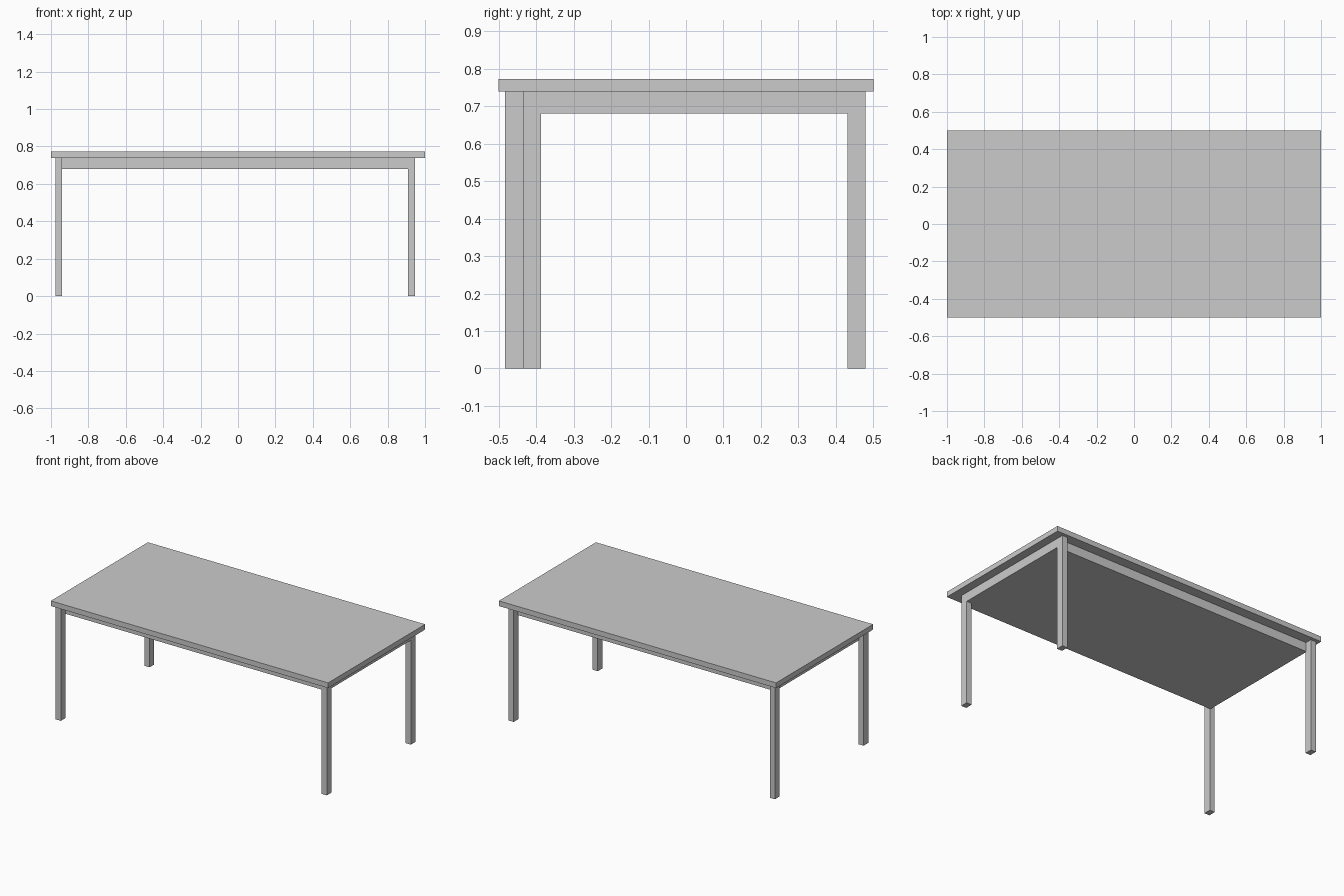
import bpy

if "Cube" in bpy.data.objects:
    bpy.data.objects.remove(bpy.data.objects["Cube"])


def box(name, x0, x1, y0, y1, z0, z1):
    """Axis-aligned box from its limits."""
    bpy.ops.mesh.primitive_cube_add(size=1)
    o = bpy.context.object
    o.name = name
    o.location = ((x0 + x1) / 2, (y0 + y1) / 2, (z0 + z1) / 2)
    o.scale = (x1 - x0, y1 - y0, z1 - z0)
    bpy.ops.object.transform_apply(location=True, rotation=False, scale=True)
    return o


APRON_Z, TOP_Z, HEIGHT = 0.68, 0.739, 0.773
LEG_X, LEG_Y = 0.037, 0.048

# Table top and the solid apron block beneath it
box("table_top", -1, 1, -0.5, 0.5, TOP_Z, HEIGHT)
box("apron", -0.945, 0.945, -0.435, 0.435, APRON_Z, TOP_Z)

# Four legs, given by their minimum x and y corner
legs = {
    "front_left_leg": (-0.977, -0.483),
    "front_right_leg": (0.908, -0.435),
    "back_left_leg": (-0.977, 0.431),
    "back_right_leg": (0.908, 0.431),
}
for name, (x, y) in legs.items():
    box(name, x, x + LEG_X, y, y + LEG_Y, 0, TOP_Z)
